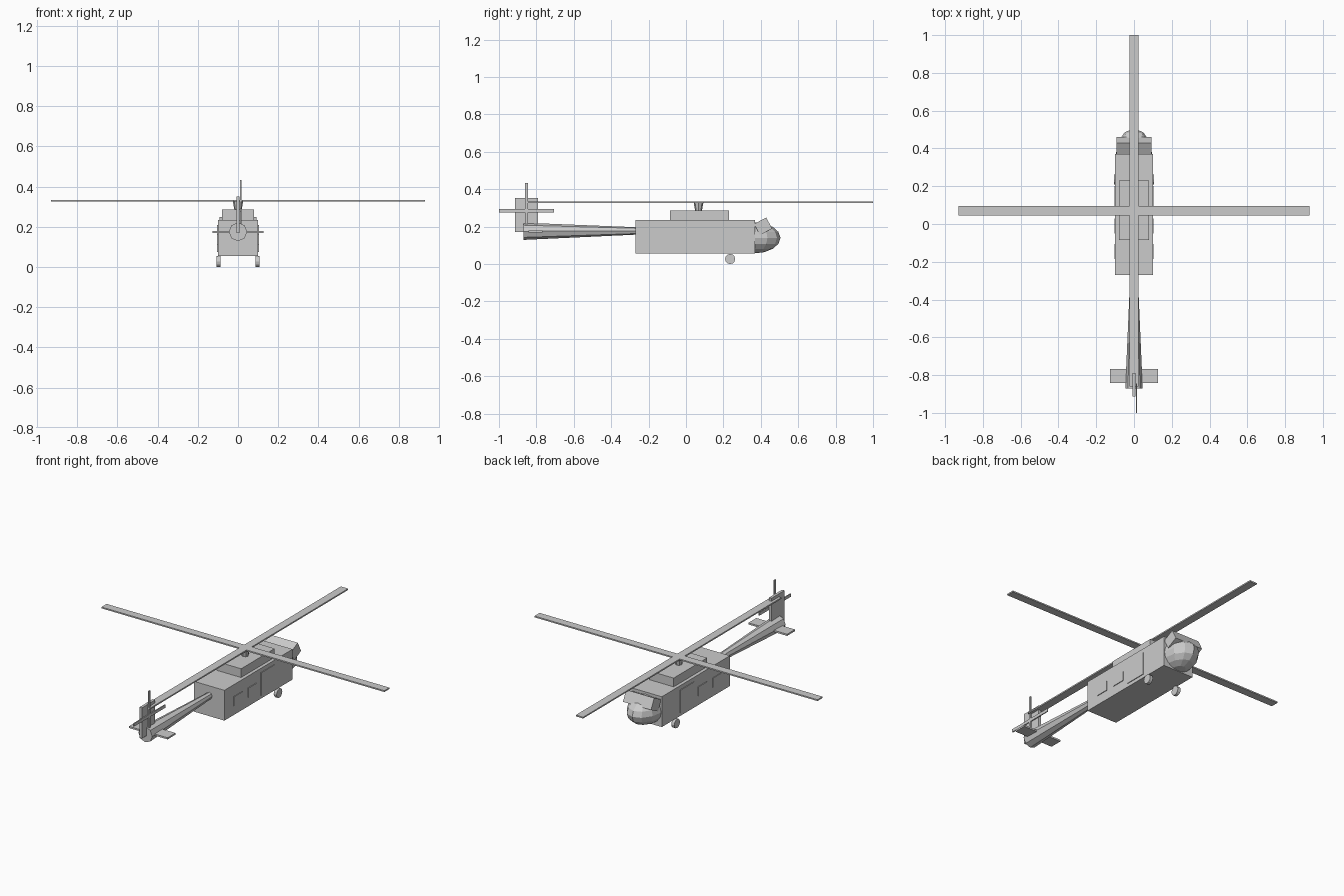
import bpy, bmesh, math
from mathutils import Matrix, Vector

if "Cube" in bpy.data.objects:
    bpy.data.objects.remove(bpy.data.objects["Cube"])


def finish(name, bm):
    bmesh.ops.recalc_face_normals(bm, faces=bm.faces)
    me = bpy.data.meshes.new(name)
    bm.to_mesh(me)
    bm.free()
    ob = bpy.data.objects.new(name, me)
    bpy.context.collection.objects.link(ob)
    return ob


def box(name, x, y, z, tilt=0):
    """Box from (min, max) ranges, optionally tilted about the x axis."""
    bm = bmesh.new()
    size = [r[1] - r[0] for r in (x, y, z)]
    mid = Vector([(r[0] + r[1]) / 2 for r in (x, y, z)])
    m = Matrix.Translation(mid) @ Matrix.Rotation(tilt, 4, 'X') @ Matrix.Diagonal((*size, 1))
    bmesh.ops.create_cube(bm, size=1, matrix=m)
    return finish(name, bm)


def cone(name, a, b, ra, rb, sides):
    """Cylinder or cone running from point a to point b."""
    a, b = Vector(a), Vector(b)
    rot = (b - a).to_track_quat('Z', 'Y').to_matrix().to_4x4()
    bm = bmesh.new()
    bmesh.ops.create_cone(bm, cap_ends=True, segments=sides, radius1=ra, radius2=rb,
                          depth=(b - a).length, matrix=Matrix.Translation((a + b) / 2) @ rot)
    return finish(name, bm)


# Fuselage and engine cowling
box("cabin", (-0.1, 0.1), (-0.27, 0.37), (0.055, 0.235))
box("engine_cowling", (-0.08, 0.08), (-0.085, 0.23), (0.235, 0.287))

# Faceted half-ellipsoid nose
bm = bmesh.new()
m = Matrix.Translation((0, 0.365, 0.14)) @ Matrix.Diagonal((0.097, 0.14, 0.083, 1))
bmesh.ops.create_uvsphere(bm, u_segments=12, v_segments=8, radius=1, matrix=m)
bmesh.ops.bisect_plane(bm, geom=bm.verts[:] + bm.edges[:] + bm.faces[:],
                       plane_co=(0, 0.365, 0), plane_no=(0, -1, 0), clear_outer=True)
finish("nose", bm)

# Tilted windscreen above the nose
box("windscreen", (-0.092, 0.092), (0.375, 0.449), (0.168, 0.235), math.radians(27))

# Tail boom, fin and stabiliser
cone("tail_boom", (0, -0.27, 0.177), (0, -0.87, 0.175), 0.02, 0.046, 8)
box("tail_fin", (-0.008, 0.008), (-0.913, -0.79), (0.17, 0.352))
box("stabiliser", (-0.127, 0.127), (-0.842, -0.768), (0.169, 0.179))

# Main rotor
cone("rotor_mast", (0, 0.067, 0.285), (0, 0.067, 0.328), 0.018, 0.026, 8)
box("main_blade_across", (-0.93, 0.93), (0.046, 0.094), (0.326, 0.334))
box("main_blade_along", (-0.024, 0.024), (-0.86, 1.0), (0.326, 0.334))

# Tail rotor
box("tail_blade_level", (0.011, 0.017), (-1.0, -0.706), (0.276, 0.294))
box("tail_blade_upright", (0.011, 0.017), (-0.861, -0.845), (0.138, 0.432))

# Side panels and wheels, repeated on both sides
panels = {"rear_window": ((-0.185, -0.105), (0.11, 0.165)),
          "middle_window": ((-0.05, 0.03), (0.11, 0.165)),
          "side_door": ((0.07, 0.2), (0.075, 0.21))}
for side, s in (("right", 1), ("left", -1)):
    for name, (y, z) in panels.items():
        box(f"{name}_{side}", tuple(sorted((s * 0.098, s * 0.104))), y, z)
    cone(f"wheel_{side}", (s * 0.088, 0.236, 0.027), (s * 0.107, 0.236, 0.027), 0.027, 0.027, 12)
